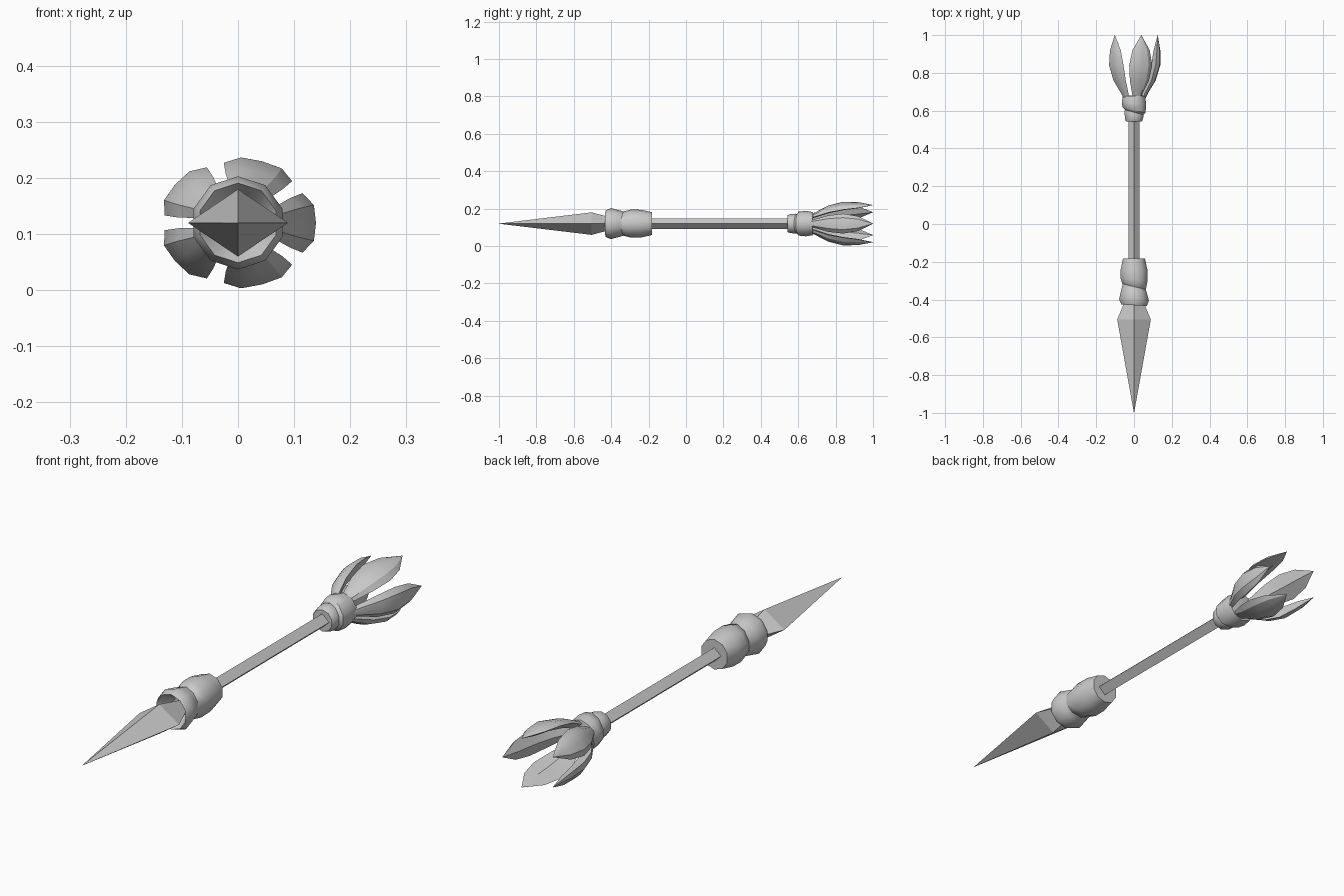
import bpy, bmesh, math

if "Cube" in bpy.data.objects:
    bpy.data.objects.remove(bpy.data.objects["Cube"])

CZ = 0.12  # height of the long axis


def finish(name, bm, angle):
    bmesh.ops.remove_doubles(bm, verts=bm.verts, dist=1e-5)
    bmesh.ops.recalc_face_normals(bm, faces=bm.faces)
    mesh = bpy.data.meshes.new(name)
    bm.to_mesh(mesh)
    bm.free()
    ob = bpy.data.objects.new(name, mesh)
    bpy.context.collection.objects.link(ob)
    if angle:
        bpy.ops.object.select_all(action='DESELECT')
        ob.select_set(True)
        bpy.context.view_layer.objects.active = ob
        bpy.ops.object.shade_smooth_by_angle(angle=math.radians(angle))
    return ob


def loft(name, rings, angle=0):
    """Skin a list of equal-length point rings and cap both ends."""
    bm = bmesh.new()
    loops = [[bm.verts.new(p) for p in ring] for ring in rings]
    n = len(loops[0])
    for a, b in zip(loops, loops[1:]):
        for i in range(n):
            j = (i + 1) % n
            bm.faces.new((a[i], a[j], b[j], b[i]))
    bm.faces.new(loops[0])
    bm.faces.new(loops[-1])
    return finish(name, bm, angle)


def section(y, rx, rz, sides, slant=0):
    """Polygon across the long axis, with a vertex on top."""
    pts = []
    for i in range(sides):
        a = math.tau * i / sides
        x = rx * math.sin(a)
        pts.append((x, y + slant * x, CZ + rz * math.cos(a)))
    return pts


def wrap(name, profile):
    loft(name, [section(y, r, r, 10, s) for y, r, s in profile], 40)


# pointed head
loft("arrow_head", [section(-1, 0.0005, 0.0005, 4), section(-0.505, 0.089, 0.06, 4),
                    section(-0.37, 0.032, 0.025, 4)])

# shaft
loft("shaft", [section(-0.30, 0.03, 0.028, 4), section(0.60, 0.03, 0.028, 4)])

# head bindings: hollow flared cup and rounded band
wrap("head_cup", [(-0.37, 0.035, 0), (-0.40, 0.052, 0), (-0.43, 0.071, -0.06),
                  (-0.402, 0.083, -0.05), (-0.36, 0.072, -0.1), (-0.31, 0.058, -0.2)])
wrap("head_band", [(-0.343, 0.05, -0.25), (-0.33, 0.066, -0.25), (-0.295, 0.075, -0.12),
                   (-0.24, 0.074, 0), (-0.182, 0.061, 0)])

# tail bindings
wrap("tail_ring", [(0.542, 0.044, 0), (0.555, 0.05, 0), (0.585, 0.053, -0.2),
                   (0.62, 0.045, -0.2)])
wrap("tail_band", [(0.588, 0.048, -0.3), (0.603, 0.064, -0.25), (0.64, 0.068, -0.1),
                   (0.677, 0.062, 0), (0.68, 0.045, 0)])

# five leaf-shaped vanes: y, outer radius, half width, thickness
LEAF = [(0.64, 0.050, 0.014, 0.02), (0.69, 0.073, 0.029, 0.032),
        (0.76, 0.115, 0.053, 0.045), (0.84, 0.139, 0.064, 0.048),
        (0.92, 0.139, 0.048, 0.035), (1.0, 0.126, 0.0006, 0.001)]
for k in range(5):
    a = math.tau * k / 5
    c, s = math.cos(a), math.sin(a)
    rings = []
    for y, r, w, t in LEAF:
        cross = [(r - 0.5 * t, -w), (r - 0.08 * t, -0.6 * w), (r, 0), (r - 0.08 * t, 0.6 * w),
                 (r - 0.5 * t, w), (r - t, 0)]
        rings.append([(p * c - q * s, y, CZ + 0.83 * (p * s + q * c)) for p, q in cross])
    loft(f"vane_{k + 1}", rings, 30)
